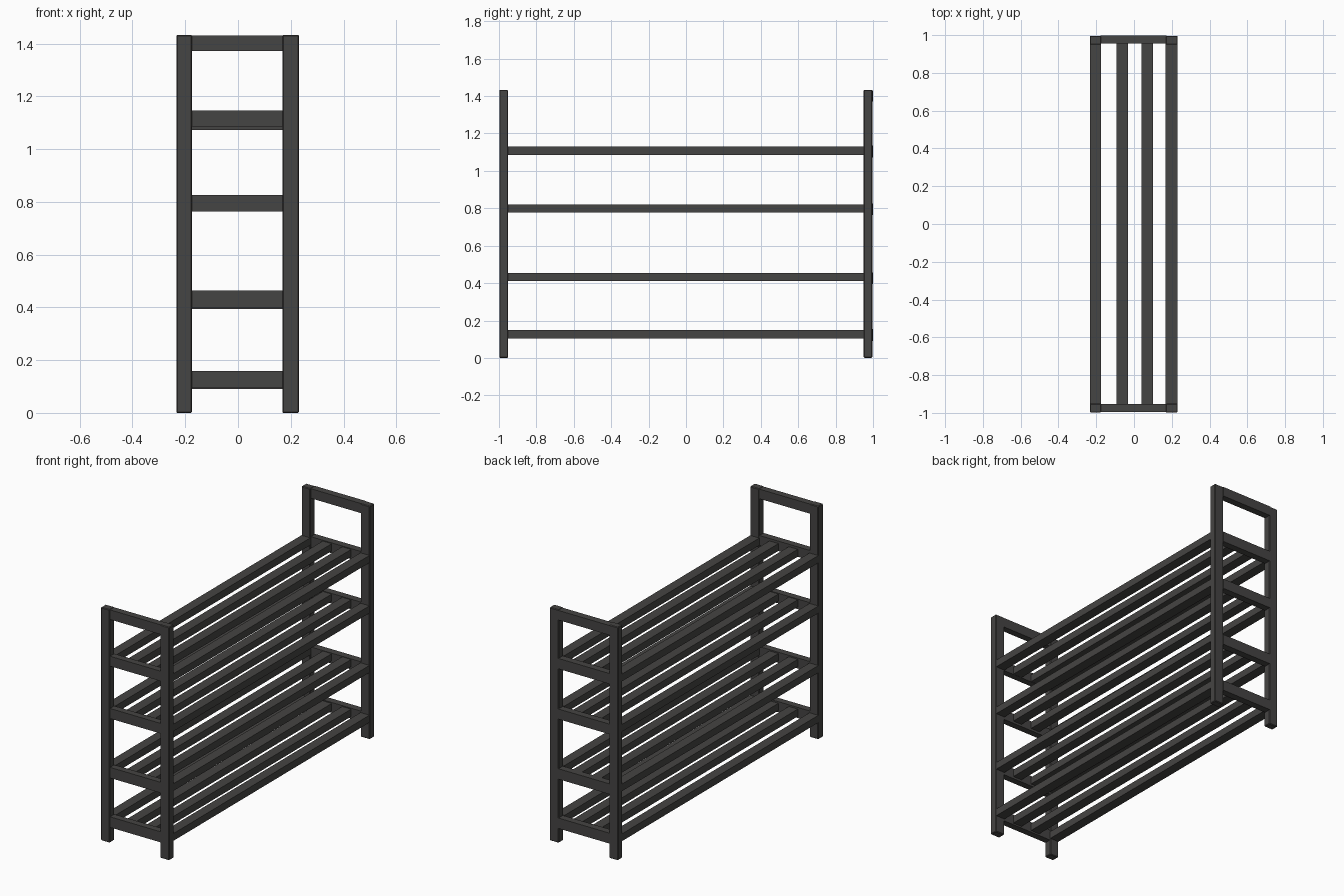
import bpy

if "Cube" in bpy.data.objects:
    bpy.data.objects.remove(bpy.data.objects["Cube"])


def box(name, x, y, z, bevel=0.0):
    """Box from (min, max) ranges on each axis."""
    bpy.ops.mesh.primitive_cube_add(
        size=1, location=[(a + b) / 2 for a, b in (x, y, z)])
    o = bpy.context.object
    o.name = name
    o.scale = [b - a for a, b in (x, y, z)]
    bpy.ops.object.transform_apply(location=False, rotation=False, scale=True)
    if bevel:
        m = o.modifiers.new("soft_edges", 'BEVEL')
        m.width, m.segments = bevel, 1
    mat = bpy.data.materials.get("dark_frame") or bpy.data.materials.new("dark_frame")
    mat.diffuse_color = (0.06, 0.058, 0.056, 1)
    mat.use_nodes = True
    mat.node_tree.nodes["Principled BSDF"].inputs["Base Color"].default_value = mat.diffuse_color
    o.data.materials.append(mat)
    return o


TOP = 1.433
ENDS = {"front": (-0.998, -0.951), "back": (0.95, 0.996)}
POSTS = {"left": (-0.234, -0.174), "right": (0.168, 0.231)}
# end rail heights for each tier, and matching slat heights
RAILS = {"front": [(0.094, 0.159), (0.398, 0.463), (0.763, 0.825), (1.085, 1.146)],
         "back": [(0.091, 0.155), (0.394, 0.458), (0.763, 0.825), (1.072, 1.136)]}
SLATS_Z = [(0.104, 0.149), (0.411, 0.455), (0.777, 0.821), (1.086, 1.131)]
SLATS_X = [(-0.234, -0.174), (-0.093, -0.032), (0.039, 0.100), (0.168, 0.229)]

# end frames: two posts, a top handle bar and four shelf rails each
for end, y in ENDS.items():
    for side, x in POSTS.items():
        box(f"{end}_{side}_post", x, y, (0, TOP), 0.004)
    inner = (y[0] + 0.004, y[1] - 0.002) if end == "front" else (y[0] + 0.006, y[1] + 0.003)
    box(f"{end}_top_bar", (-0.178, 0.172), inner, (1.372, TOP - 0.002))
    for i, z in enumerate(RAILS[end]):
        box(f"{end}_shelf_rail_{i + 1}", (-0.178, 0.172), inner, z)

# long shelf slats running between the end frames
for i, z in enumerate(SLATS_Z):
    for j, x in enumerate(SLATS_X):
        box(f"shelf_{i + 1}_slat_{j + 1}", x, (-0.954, 0.957), z)
